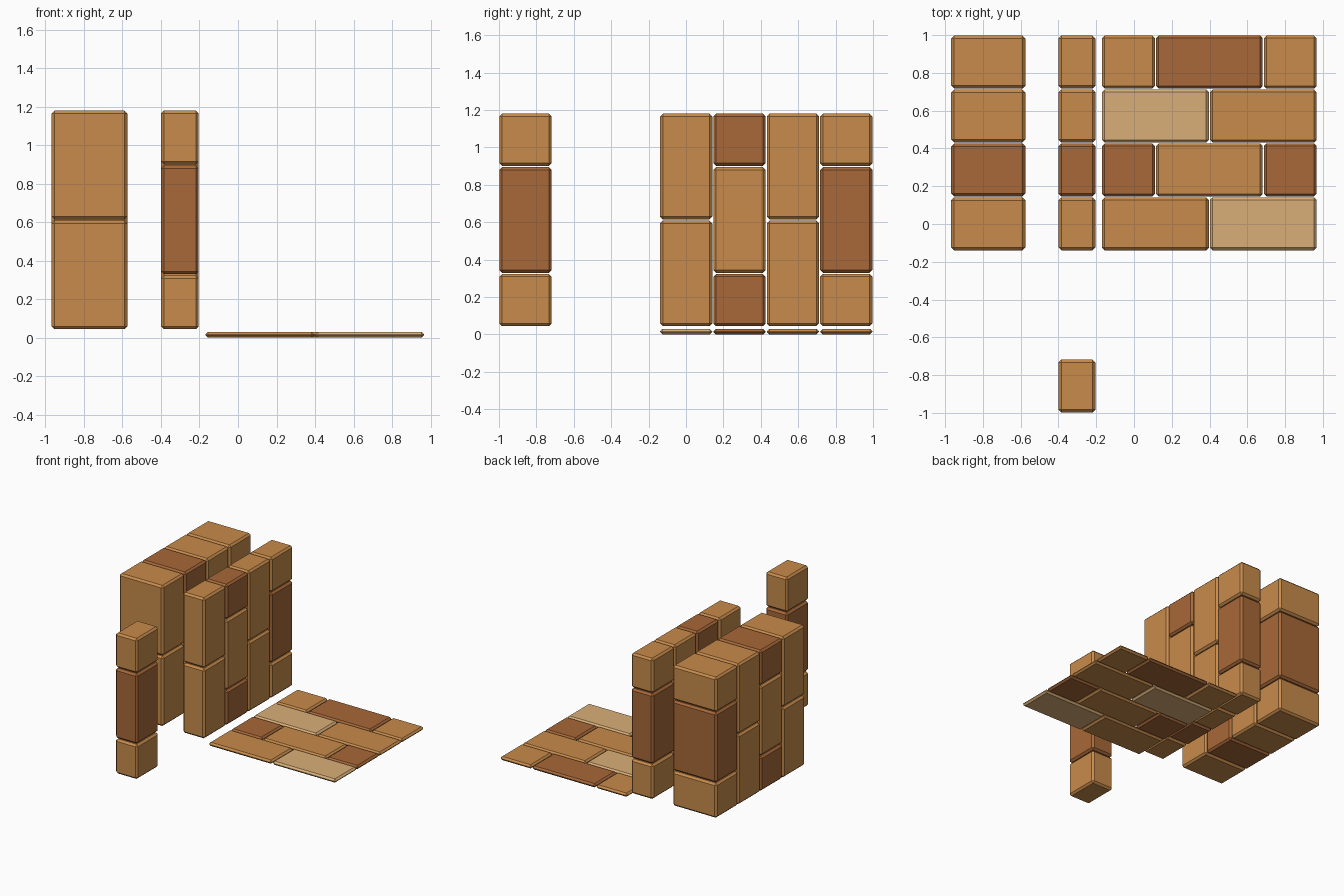
import bpy, bmesh

if "Cube" in bpy.data.objects:
    bpy.data.objects.remove(bpy.data.objects["Cube"])

GAP = 0.006          # joint between bricks
HALF = 0.2795        # short brick side
FULL = HALF * 2 + GAP
PITCH = HALF + GAP
Y0 = -0.139          # front edge of walls and floor


def material(name, rgb):
    m = bpy.data.materials.new(name)
    m.diffuse_color = (*rgb, 1)
    m.use_nodes = True
    m.node_tree.nodes["Principled BSDF"].inputs["Base Color"].default_value = m.diffuse_color
    return m


MATS = {
    "o": material("orange_wood", (0.58, 0.26, 0.07)),
    "b": material("brown_wood", (0.39, 0.14, 0.04)),
    "l": material("light_wood", (0.70, 0.43, 0.19)),
}


def block(name, lo, hi, colour, chamfer):
    """Box between two corners with all edges chamfered."""
    bm = bmesh.new()
    bmesh.ops.create_cube(bm, size=1)
    for v in bm.verts:
        v.co = [(a + b) / 2 + c * (b - a) for a, b, c in zip(lo, hi, v.co)]
    bmesh.ops.bevel(bm, geom=bm.edges[:], offset=chamfer, segments=1,
                    profile=0.5, affect='EDGES')
    mesh = bpy.data.meshes.new(name)
    bm.to_mesh(mesh)
    bm.free()
    mesh.materials.append(MATS[colour])
    bpy.context.collection.objects.link(bpy.data.objects.new(name, mesh))


def spans(start, colours):
    """Two full pieces, or half-full-half, laid end to end."""
    sizes = [FULL, FULL] if len(colours) == 2 else [HALF, FULL, HALF]
    for size, colour in zip(sizes, colours):
        yield start, start + size, colour
        start += size + GAP


def column(name, x0, x1, y, colours):
    for a, b, c in spans(0.044, colours):
        block(name, (x0, y, a), (x1, y + HALF, b), c, 0.015)


# Thick and thin walls, four staggered brick columns each
for i, colours in enumerate(["oo", "bob", "oo", "obo"]):
    y = Y0 + i * PITCH
    column("thick_wall_brick", -0.968, -0.575, y, colours)
    column("thin_wall_brick", -0.400, -0.204, y, colours)

# Free-standing post at the front
column("post_brick", -0.400, -0.204, -0.998, "obo")

# Floor planks in staggered rows
for i, colours in enumerate(["ol", "bob", "lo", "obo"]):
    y = Y0 + i * PITCH
    for a, b, c in spans(-0.169, colours):
        block("floor_plank", (a, y, 0), (b, y + HALF, 0.03), c, 0.0135)
